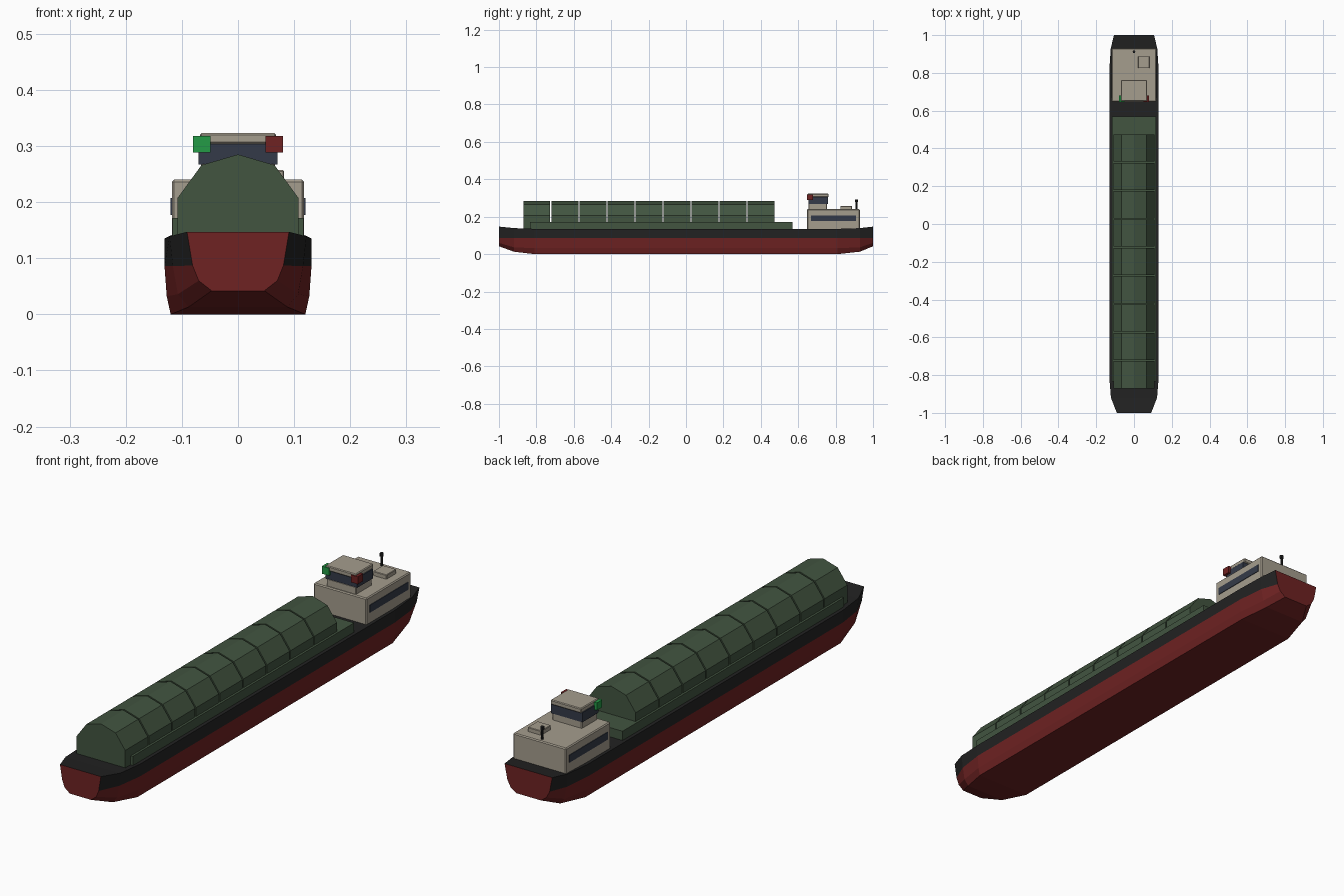
import bpy, bmesh, math

if "Cube" in bpy.data.objects:
    bpy.data.objects.remove(bpy.data.objects["Cube"])


def mat(name, r, g, b):
    m = bpy.data.materials.new(name)
    m.diffuse_color = (r, g, b, 1)
    m.use_nodes = True
    m.node_tree.nodes["Principled BSDF"].inputs["Base Color"].default_value = m.diffuse_color
    return m


RED = mat("hull red", .156, .016, .016)
BLACK = mat("hull black", .0160, .0160, .0160)
GREEN = mat("cargo green", .054, .089, .051)
BEIGE = mat("house beige", .376, .337, .27)
GLASS = mat("window dark blue", .034, .042, .065)
STARBOARD = mat("light green", .017, .328, .061)


def finish(name, bm, *mats):
    bmesh.ops.recalc_face_normals(bm, faces=bm.faces)
    me = bpy.data.meshes.new(name)
    bm.to_mesh(me)
    bm.free()
    for m in mats:
        me.materials.append(m)
    ob = bpy.data.objects.new(name, me)
    bpy.context.collection.objects.link(ob)
    return ob


def box(name, x, y, z, m, bevel=0):
    """Box from (min, max) ranges, with optional chamfer."""
    bm = bmesh.new()
    bmesh.ops.create_cube(bm, size=1)
    for v in bm.verts:
        for i, (a, b) in enumerate((x, y, z)):
            v.co[i] = a if v.co[i] < 0 else b
    if bevel:
        bmesh.ops.bevel(bm, geom=bm.edges[:], offset=bevel, segments=1, affect='EDGES')
    return finish(name, bm, m)


def loft(bm, sections):
    """Skin matching closed sections and cap both ends."""
    rings = [[bm.verts.new(p) for p in s] for s in sections]
    n = len(rings[0])
    for a, b in zip(rings, rings[1:]):
        for i in range(n):
            bm.faces.new((a[i], a[(i + 1) % n], b[(i + 1) % n], b[i]))
    bm.faces.new(rings[0])
    bm.faces.new(rings[-1])


# Hull: half sections (bottom, bilge, waterline, sheer) at stations along y
mid = [(.12, 0), (.127, .032), (.131, .086), (.131, .135)]
stations = [
    (-1.0, [(.047, .042), (.07, .060), (.081, .087), (.091, .147)]),
    (-.92, [(.088, .013), (.107, .036), (.116, .086), (.122, .139)]),
    (-.81, mid),
    (.81, mid),
    (.93, [(.092, .013), (.110, .036), (.119, .086), (.123, .139)]),
    (1.0, [(.055, .042), (.080, .060), (.094, .087), (.106, .147)]),
]
bm = bmesh.new()
loft(bm, [[(w, y, z) for w, z in half] + [(-w, y, z) for w, z in reversed(half)]
          for y, half in stations])
for f in bm.faces:
    end_cap = max(abs(v.co.y) for v in f.verts) - min(abs(v.co.y) for v in f.verts) < .001 \
        and abs(f.calc_center_median().y) > .9
    f.material_index = 1 if f.calc_center_median().z > .09 and not end_cap else 0
finish("hull", bm, RED, BLACK)

# Hold coaming
box("hold_coaming", (-.117, .117), (-.835, .57), (.125, .172), GREEN)

# Nine faceted hatch covers with narrow gaps
profile = [(.108, .13), (.108, .207), (.065, .266), (0, .285),
           (-.065, .266), (-.108, .207), (-.108, .13)]
for i in range(9):
    y0 = -.873 + i * .15
    bm = bmesh.new()
    loft(bm, [[(x, y, z) for x, z in profile] for y in (y0 + .003, y0 + .147)])
    finish(f"hatch_cover_{i + 1}", bm, GREEN)

# Deckhouse with side windows and roof hatch
box("deckhouse", (-.118, .118), (.647, .93), (.13, .24), BEIGE, .004)
for s, side in ((-1, "left"), (1, "right")):
    xs = sorted((s * .114, s * .1205))
    box(f"deckhouse_window_{side}", xs, (.667, .91), (.177, .207), GLASS)
box("roof_hatch", (.022, .082), (.825, .888), (.235, .257), BEIGE, .002)

# Wheelhouse
box("wheelhouse_base", (-.066, .066), (.655, .755), (.235, .270), BEIGE, .003)
box("wheelhouse_windows", (-.07, .07), (.656, .758), (.267, .305), GLASS)
box("wheelhouse_roof", (-.068, .068), (.65, .763), (.304, .323), BEIGE, .003)

# Navigation lights
box("light_starboard", (-.080, -.049), (.646, .68), (.288, .318), STARBOARD)
box("light_port", (.049, .080), (.646, .68), (.288, .318), RED)

# Exhaust pipe with cap
for name, r, z0, z1 in (("exhaust_pipe", .005, .235, .283), ("exhaust_cap", .0075, .278, .291)):
    bm = bmesh.new()
    ring = [(r * math.cos(a * math.pi / 4), .912 + r * math.sin(a * math.pi / 4)) for a in range(8)]
    loft(bm, [[(x, y, z) for x, y in ring] for z in (z0, z1)])
    finish(name, bm, BLACK)
